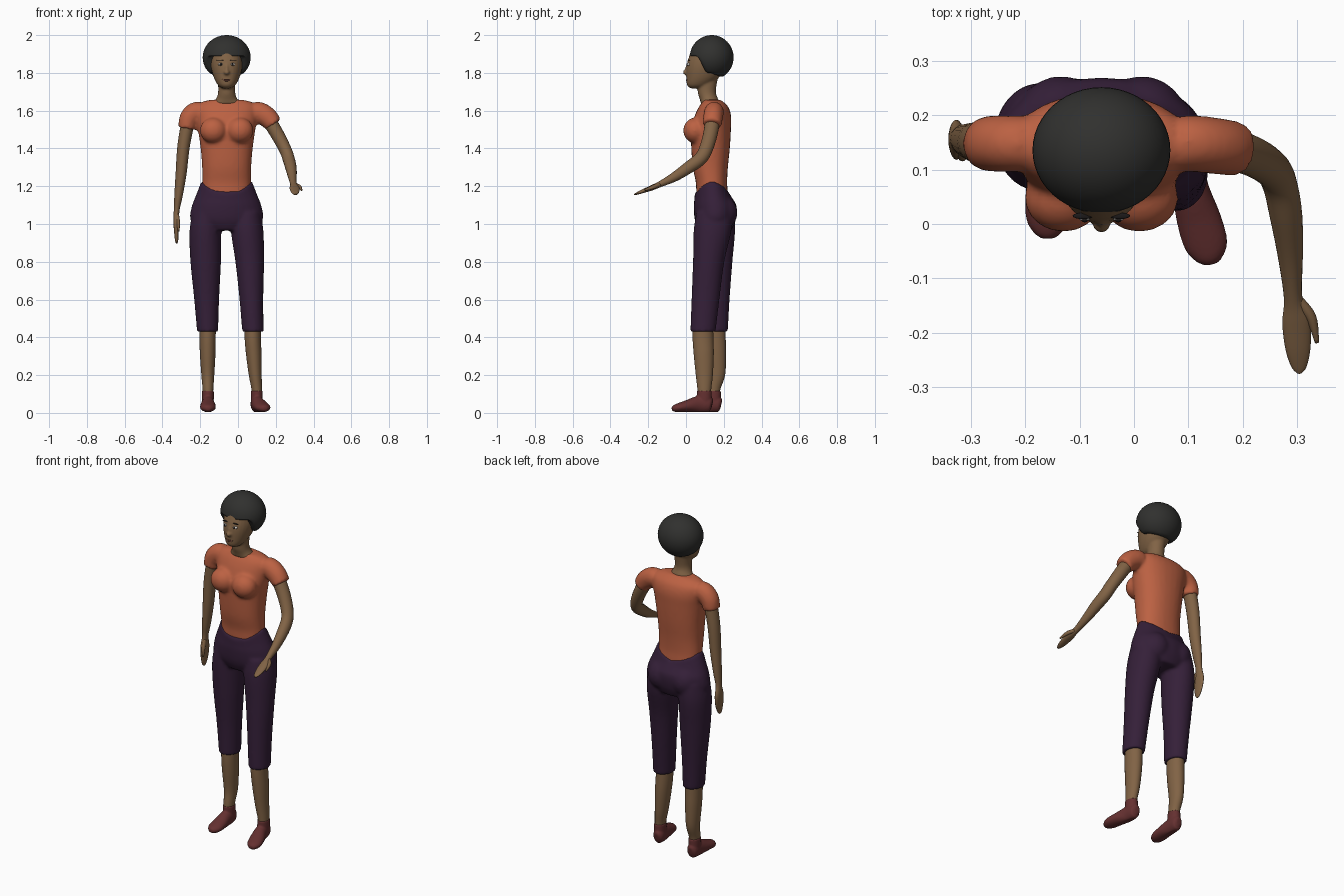
import bpy, bmesh, math
from mathutils import Vector, Matrix


def material(name, rgb):
    m = bpy.data.materials.new(name)
    m.diffuse_color = (*rgb, 1)
    return m


SKIN = material("skin_brown", (0.22, 0.125, 0.06))
SHIRT = material("shirt_orange", (0.50, 0.12, 0.055))
PANTS = material("pants_purple", (0.035, 0.014, 0.04))
HAIR = material("hair_black", (0.03, 0.03, 0.028))
SHOE = material("shoe_red", (0.13, 0.03, 0.03))
WHITE = material("eye_white", (0.6, 0.55, 0.5))
DARK = material("dark", (0.012, 0.01, 0.01))
LIPS = material("lips", (0.17, 0.065, 0.045))
CX = -0.06  # middle of the head and torso


def spline(rows, steps=5):
    """Catmull-Rom interpolation of rows (x, y, z, ra, rb)."""
    out = []
    for i in range(len(rows) - 1):
        a, b, c, d = (rows[max(0, min(len(rows) - 1, i + k))] for k in (-1, 0, 1, 2))
        for s in range(steps):
            t = s / steps
            out.append([0.5 * (2 * q + (r - p) * t + (2 * p - 5 * q + 4 * r - w) * t * t
                               + (3 * q - p - 3 * r + w) * t ** 3)
                        for p, q, r, w in zip(a, b, c, d)])
    return out + [list(rows[-1])]


def loft(bm, rows, flat=True, n=28, power=1.0):
    """Skin elliptical rings; flat rings are horizontal, others follow the path."""
    rows = spline(rows)
    rings = []
    for i, (x, y, z, ra, rb) in enumerate(rows):
        p, q = rows[max(i - 1, 0)], rows[min(i + 1, len(rows) - 1)]
        t = Vector((0, 0, 1)) if flat else (Vector(q[:3]) - Vector(p[:3])).normalized()
        u = Vector((1, 0, 0))
        u = (u - t * u.dot(t)).normalized()
        v = t.cross(u)
        ring = []
        for k in range(n):
            a = 2 * math.pi * k / n
            c, s = math.cos(a), math.sin(a)
            c, s = math.copysign(abs(c) ** power, c), math.copysign(abs(s) ** power, s)
            ring.append(bm.verts.new(Vector((x, y, z)) + u * c * max(ra, .001) + v * s * max(rb, .001)))
        rings.append(ring)
    for r0, r1 in zip(rings, rings[1:]):
        for k in range(n):
            bm.faces.new((r0[k], r0[(k + 1) % n], r1[(k + 1) % n], r1[k]))
    bm.faces.new(rings[0][::-1])
    bm.faces.new(rings[-1])


def ball(bm, loc, radii, rot=0.0, seg=24):
    m = Matrix.Translation(loc) @ Matrix.Rotation(rot, 4, 'X') @ Matrix.Diagonal((*radii, 1))
    return bmesh.ops.create_uvsphere(bm, u_segments=seg, v_segments=seg // 2, radius=1, matrix=m)['verts']


def finish(bm, name, mat, voxel=0, smooth=6):
    bmesh.ops.recalc_face_normals(bm, faces=bm.faces)
    for f in bm.faces:
        f.smooth = True
    me = bpy.data.meshes.new(name)
    bm.to_mesh(me)
    bm.free()
    ob = bpy.data.objects.new(name, me)
    bpy.context.collection.objects.link(ob)
    me.materials.append(mat)
    if voxel:  # fuse overlapping volumes into one soft skin
        r = ob.modifiers.new("fuse", 'REMESH')
        r.mode, r.voxel_size, r.use_smooth_shade = 'VOXEL', voxel, True
        s = ob.modifiers.new("soften", 'SMOOTH')
        s.factor, s.iterations = 0.5, smooth
    return ob


# Shirt: torso, bust and two short sleeves
bm = bmesh.new()
loft(bm, [(CX, .14, 1.10, .125, .075), (CX, .138, 1.16, .130, .083), (CX, .135, 1.22, .129, .083),
          (CX, .129, 1.30, .130, .093), (CX, .130, 1.40, .138, .102), (CX, .132, 1.50, .152, .106),
          (CX, .142, 1.57, .162, .097), (CX, .146, 1.62, .160, .078), (CX, .142, 1.648, .125, .054),
          (CX, .135, 1.658, .075, .045)], power=0.9)
for s in (-1, 1):
    ball(bm, (CX + s * .070, .048, 1.495), (.072, .063, .068))
loft(bm, [(.03, .148, 1.59, .05, .05), (.105, .148, 1.592, .056, .052), (.155, .143, 1.565, .055, .052),
          (.19, .138, 1.525, .047, .05)], flat=False)
loft(bm, [(-.15, .148, 1.59, .05, .05), (-.218, .148, 1.592, .056, .052), (-.258, .148, 1.56, .052, .052),
          (-.272, .148, 1.505, .045, .049)], flat=False)
finish(bm, "shirt", SHIRT, .009, 7)

# Pants: pelvis with a dipped waistline, and two cropped legs
bm = bmesh.new()
loft(bm, [(CX, .155, .965, .12, .085), (CX, .155, 1.02, .190, .108), (CX, .155, 1.09, .186, .114),
          (CX, .147, 1.16, .160, .103), (CX, .137, 1.228, .134, .091)])
for v in bm.verts:
    if v.co.z > 1.1:
        k = min(1, ((v.co.y - .14) / .09) ** 2)
        v.co.z = 1.1 + (v.co.z - 1.1) * (1 - .5 * k)
loft(bm, [(-.165, .16, 1.06, .075, .095), (-.173, .16, .96, .084, .1), (-.171, .157, .80, .081, .089),
          (-.166, .157, .60, .066, .074), (-.161, .155, .43, .056, .067)])
loft(bm, [(.045, .15, 1.06, .075, .095), (.049, .14, .96, .086, .1), (.062, .12, .80, .076, .083),
          (.071, .103, .60, .063, .074), (.079, .09, .43, .057, .067)])
for s in (-1, 1):
    ball(bm, (CX + s * .075, .185, 1.06), (.085, .088, .09))
finish(bm, "cropped_pants", PANTS, .009, 6)

# Lower legs and shoes: ankle x, ankle y, outward toe drift
for side, ax, ay, drift, knee in (("right", -.159, .145, 0.0, (-.161, .155)), ("left", .100, .097, .033, (.078, .09))):
    bm = bmesh.new()
    kx, ky = knee
    loft(bm, [(kx, ky, .50, .044, .052), (kx, ky, .40, .043, .055),
              (kx * .75 + ax * .25, ky + .004, .31, .041, .053),
              (kx * .4 + ax * .6, ky + .007, .2, .034, .045), (ax, ay, .12, .028, .036),
              (ax, ay, .06, .027, .034)])
    finish(bm, side + "_lower_leg", SKIN)
    bm = bmesh.new()
    loft(bm, [(ax, ay, .03, .028, .034), (ax, ay, .07, .031, .039), (ax, ay, .118, .031, .040)])
    loft(bm, [(ax + drift * dx, ay + dy, z, w, h) for dx, dy, z, w, h in
              ((-.1, .042, .045, .014, .022), (-.1, .026, .047, .030, .042), (.1, -.03, .045, .034, .045),
               (.6, -.09, .036, .041, .032), (1, -.135, .028, .040, .024), (1.15, -.160, .024, .027, .018),
               (1.2, -.172, .023, .012, .010))], flat=False)
    for v in bm.verts:
        v.co.z = max(v.co.z, .004)
    finish(bm, side + "_shoe", SHOE, .005, 4)

# Right arm hanging, left arm reaching forward; each with a flat hand and thumb
arms = {
    "right_arm": ([(-.258, .148, 1.57, .036, .04), (-.287, .15, 1.42, .033, .038), (-.301, .152, 1.27, .029, .034),
                   (-.315, .155, 1.15, .022, .028), (-.325, .157, 1.07, .015, .021), (-.327, .156, 1.01, .015, .036),
                   (-.326, .152, .955, .012, .033), (-.325, .146, .91, .008, .018), (-.325, .144, .897, .003, .006)],
                  [(-.322, .147, 1.05, .010, .012), (-.317, .128, 1.005, .010, .011), (-.314, .121, .96, .004, .005)]),
    "left_arm": ([(.15, .143, 1.57, .038, .04), (.205, .130, 1.48, .036, .038), (.25, .105, 1.395, .033, .036),
                  (.268, .075, 1.345, .032, .035), (.280, .015, 1.300, .030, .032), (.288, -.06, 1.25, .023, .025),
                  (.293, -.135, 1.212, .017, .016), (.299, -.18, 1.192, .026, .014), (.302, -.23, 1.173, .023, .010),
                  (.304, -.263, 1.160, .014, .006), (.304, -.275, 1.156, .004, .003)],
                 [(.302, -.14, 1.208, .010, .011), (.326, -.172, 1.196, .010, .011), (.337, -.218, 1.180, .004, .005)]),
}
for name, (arm, thumb) in arms.items():
    bm = bmesh.new()
    loft(bm, arm, flat=False, n=20)
    loft(bm, thumb, flat=False, n=12)
    finish(bm, name, SKIN)

# Head with jaw, nose and neck
bm = bmesh.new()
loft(bm, [(CX, .055, 1.718, .022, .030), (CX, .066, 1.735, .046, .060), (CX, .088, 1.775, .068, .086),
          (CX, .107, 1.83, .083, .104), (CX, .122, 1.88, .085, .108), (CX, .13, 1.94, .075, .09),
          (CX, .13, 1.975, .03, .04)], power=.95)
loft(bm, [(CX, .13, 1.635, .085, .05), (CX, .122, 1.66, .058, .049), (CX, .110, 1.70, .045, .048),
          (CX, .115, 1.78, .048, .055)])
ball(bm, (CX, .003, 1.803), (.017, .020, .014))
ball(bm, (CX, .008, 1.825), (.010, .013, .033), -.25)
finish(bm, "head_and_neck", SKIN, .006, 3)

# Eyes, brows and mouth
for s, side in ((-1, "right"), (1, "left")):
    for part, mat, loc, radii in (("eye", WHITE, (.031, .016, 1.845), (.014, .011, .008)),
                                  ("pupil", DARK, (.031, .008, 1.845), (.0065, .005, .0065)),
                                  ("eyebrow", DARK, (.034, .015, 1.867), (.019, .006, .0025))):
        bm = bmesh.new()
        ball(bm, (CX + s * loc[0], loc[1], loc[2]), radii, seg=16)
        finish(bm, side + "_" + part, mat)
bm = bmesh.new()
ball(bm, (CX, .010, 1.766), (.025, .010, .004), seg=16)
ball(bm, (CX, .010, 1.759), (.020, .010, .005), seg=16)
finish(bm, "mouth", LIPS)

# Short hair: a rounded cap lifted clear of the face, lower at the nape
bm = bmesh.new()
for v in ball(bm, (CX, .136, 1.882), (.127, .116, .118), seg=48):
    t = max(0, min(1, (v.co.y - .055) / .06))
    v.co.z = max(v.co.z, 1.89 - .09 * t * t * (3 - 2 * t) - .03 * max(0, min(1, (v.co.y - .13) / .08)))
finish(bm, "hair", HAIR)
